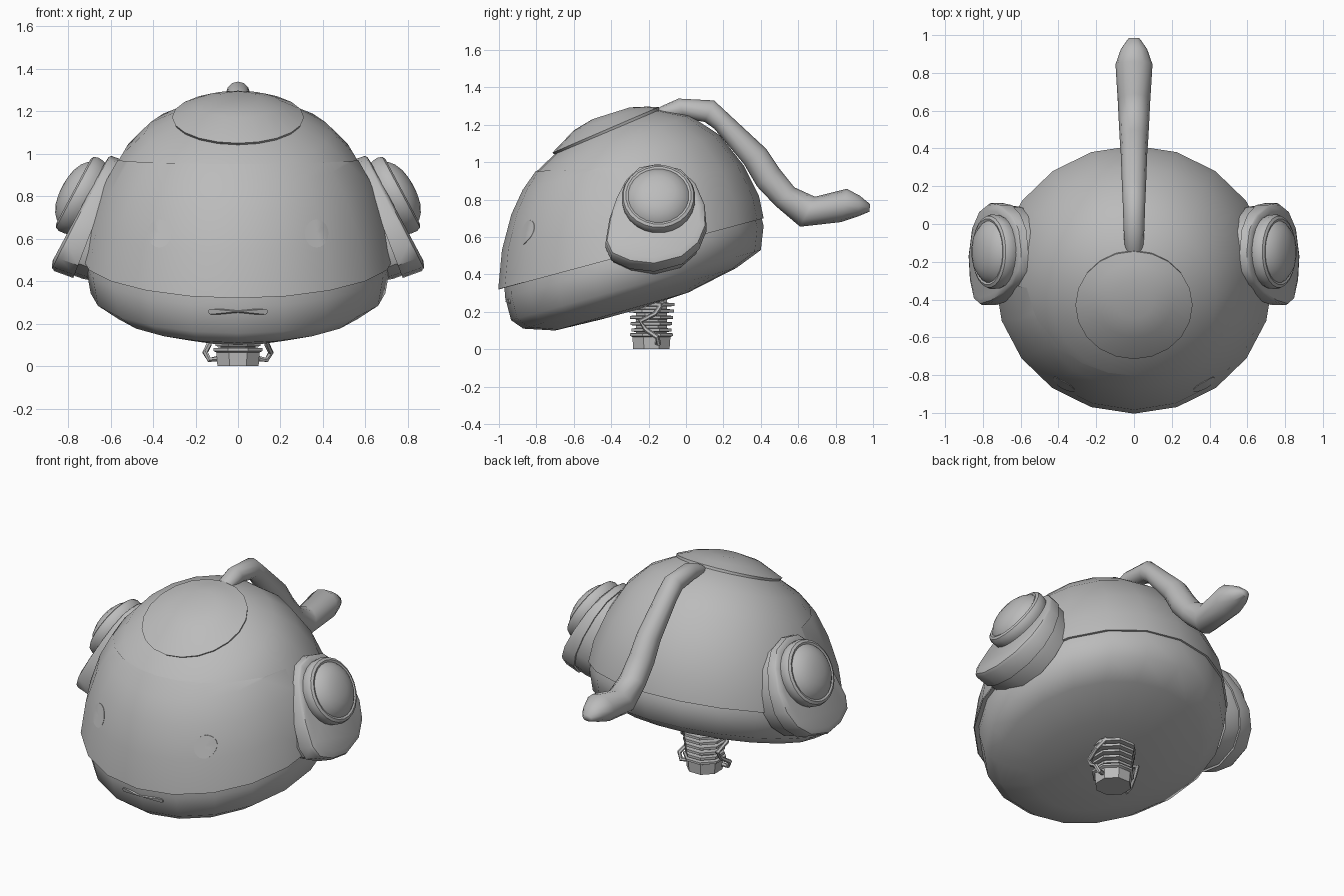
import bpy, bmesh, math
from mathutils import Vector
from mathutils.bvhtree import BVHTree

if "Cube" in bpy.data.objects:
    bpy.data.objects.remove(bpy.data.objects["Cube"])

grey = bpy.data.materials.new("matte grey")
grey.diffuse_color = (0.5, 0.5, 0.5, 1)
grey.use_nodes = True
grey.node_tree.nodes["Principled BSDF"].inputs["Base Color"].default_value = grey.diffuse_color


def finish(bm, name, angle=40):
    """Turn a bmesh into a smooth-shaded object with sharp creases."""
    bmesh.ops.recalc_face_normals(bm, faces=bm.faces)
    me = bpy.data.meshes.new(name)
    bm.to_mesh(me)
    bm.free()
    me.materials.append(grey)
    me.shade_smooth()
    me.set_sharp_from_angle(angle=math.radians(angle))
    ob = bpy.data.objects.new(name, me)
    bpy.context.collection.objects.link(ob)
    return ob


def skin(rings, start=True, end=True):
    """Bridge equal-length rings of points, closing either end with a fan or cap."""
    bm = bmesh.new()
    loops = [[bm.verts.new(p) for p in r] for r in rings]
    n = len(loops[0])
    for a, b in zip(loops, loops[1:]):
        for i in range(n):
            j = (i + 1) % n
            bm.faces.new((a[i], a[j], b[j], b[i]))
    if start:
        bm.faces.new(loops[0])
    if end:
        bm.faces.new(loops[-1])
    return bm


def tilted(rows, n):
    """Rings spanning two side-profile points; half-width defaults to the radius."""
    out = []
    for yf, zf, yb, zb, *w in rows:
        c, d = Vector((0, (yf + yb) / 2, (zf + zb) / 2)), Vector((0, (yf - yb) / 2, (zf - zb) / 2))
        wx = w[0] if w else d.length
        out.append([c + d * math.cos(t) + Vector((wx * math.sin(t), 0, 0))
                    for t in (2 * math.pi * i / n for i in range(n))])
    return out


def lathe(centre, axis, profile, n):
    """Rings of (radius, height) around an axis."""
    q = Vector((0, 0, 1)).rotation_difference(Vector(axis))
    return [[Vector(centre) + q @ Vector((r * math.cos(t), r * math.sin(t), h))
             for t in (2 * math.pi * (i + .5) / n for i in range(n))] for r, h in profile]


# Head: upper shell, chin shell, and crown cap
dome = [(-1.0, .32, .415, .70), (-.98, .53, .39, .82), (-.93, .72, .31, .98),
        (-.87, .85, .18, 1.145), (-.80, .95, .02, 1.25), (-.70, 1.045, -.14, 1.28),
        (-.58, 1.15, -.24, 1.28)]
chin = [(-.97, .33, .405, .70), (-.968, .28, .415, .66), (-.935, .155, .40, .53),
        (-.87, .11, .27, .435), (-.70, .10, .016, .305), (-.45, .16, -.25, .215)]
cap = [(-.70, 1.04, -.14, 1.28), (-.715, 1.05, -.145, 1.295), (-.60, 1.17, -.21, 1.297),
       (-.50, 1.23, -.30, 1.293)]
finish(skin(tilted(dome, 20)), "head_shell", 50)
finish(skin(tilted(chin, 20)), "chin_shell", 50)
finish(skin(tilted(cap, 20), start=False), "crown_cap", 50)

# Face plate: a thin skin over the front of the shell
bm = skin(tilted(dome, 20), False, False)
bmesh.ops.recalc_face_normals(bm, faces=bm.faces)
for co, no in (((0, -.8, .95), (0, -.04, 1)), ((0, -.33, .9), (0, 1, .1))):
    bmesh.ops.bisect_plane(bm, geom=bm.verts[:] + bm.edges[:] + bm.faces[:],
                           plane_co=co, plane_no=no, clear_outer=True)
bm.normal_update()
for v in bm.verts:
    v.co += v.normal * .004
finish(bm, "face_plate", 50)

# Eyes and mouth: thin plates wrapped onto the front surface
whole = skin(tilted(chin[::-1] + dome, 20))
tree = BVHTree.FromBMesh(whole)


def face_detail(name, outline):
    c = sum((Vector(p) for p in outline), Vector((0, 0))) / len(outline)
    rings = []
    for s, lift in ((1, -.002), (1, .008), (.6, .008), (.2, .008)):
        ring = []
        for p in outline:
            q = c + (Vector(p) - c) * s
            hit, no, _, _ = tree.ray_cast(Vector((q.x, -3, q.y)), Vector((0, 1, 0)))
            ring.append(hit + Vector((0, -lift, 0)))
        rings.append(ring)
    finish(skin(rings, start=False), name)


angles = [2 * math.pi * i / 20 for i in range(20)]
for side, label in ((-1, "left"), (1, "right")):
    face_detail(label + "_eye", [(side * .37 + .056 * math.cos(t), .625 + .066 * math.sin(t))
                                 for t in angles])
face_detail("mouth", [(math.copysign(.128, math.cos(t)) + .012 * math.cos(t),
                       .257 + .013 * math.sin(t)) for t in (a + .05 for a in angles)])

# Ears: teardrop wedge with a round stepped pad
EAR = [(-.15, .97), (-.03, .94), (.05, .86), (.10, .74), (.11, .62), (.07, .52), (-.02, .44),
       (-.17, .40), (-.30, .415), (-.40, .46), (-.43, .53), (-.41, .66), (-.37, .78),
       (-.32, .88), (-.25, .95)]
mid = Vector((.65, -.16, .68))
out = Vector((.94, 0, .34))


def ear_ring(scale, depth, lift):
    ring = []
    for y, z in EAR:
        p = Vector((.545 + (.957 - z) * .338, y, z))
        thick = .065 + .085 * (.97 - z) / .57
        ring.append(mid + (p - mid) * scale + out * (thick * depth + lift))
    return ring


pad = [(.18, -.06), (.195, -.01), (.198, .02), (.19, .04), (.175, .048), (.163, .044),
       (.155, .054), (.13, .076), (.09, .094), (.045, .103), (.01, .105)]
for side, label in ((-1, "left"), (1, "right")):
    base = [ear_ring(.93, 0, -.06), ear_ring(.96, 0, 0), ear_ring(.96, .3, 0),
            ear_ring(1, .3, 0), ear_ring(1, .92, 0), ear_ring(.97, 1, .004),
            ear_ring(.86, 1, .012)]
    knob = lathe((.733, -.147, .80), (.88, 0, .47), pad, 24)
    for rings, name in ((base, "ear_base"), (knob, "ear_pad")):
        bm = skin([[Vector((p.x * side, p.y, p.z)) for p in r] for r in rings])
        finish(bm, label + "_" + name)

# Antenna: bent tube sweeping off the back of the crown (upper point, lower point, half-width)
tube = [(-.17, 1.275, -.14, 1.24, .035), (-.13, 1.30, -.10, 1.23, .05),
        (-.04, 1.34, -.01, 1.235, .055), (.15, 1.33, .10, 1.215, .06),
        (.22, 1.265, .15, 1.18, .063), (.43, 1.07, .31, .99, .07), (.50, .965, .38, .87, .075),
        (.58, .865, .48, .765, .08), (.69, .815, .61, .655, .086), (.86, .858, .83, .68, .098),
        (.93, .82, .92, .71, .07), (.985, .775, .98, .735, .03)]
finish(skin(tilted(tube, 12)), "antenna", 60)

# Neck: flared foot, ribbed column, side cables
foot = [(.105, 0), (.11, .065), (.125, .072), (.125, .085), (.09, .088)]
finish(skin(lathe((0, -.185, 0), (0, 0, 1), foot, 8)), "neck_foot", 25)
ribs = [(.085, .08)]
for i in range(5):
    z, r = .092 + i * .034, .115 + i * .005
    ribs += [(.09, z), (r, z + .003), (r, z + .018), (.09, z + .021)]
ribs.append((.09, .30))
finish(skin(lathe((0, -.185, 0), (0, 0, 1), ribs, 8)), "neck_ribs", 25)

cable = [(.10, .03, .035), (.135, .04, .03), (.155, .03, .065), (.135, -.03, .105),
         (.13, -.06, .15), (.14, .02, .19), (.10, .06, .25)]
for side, label in ((-1, "left"), (1, "right")):
    rings = []
    for i, p in enumerate(cable):
        d = Vector(cable[min(i + 1, len(cable) - 1)]) - Vector(cable[max(i - 1, 0)])
        rings += lathe(p, d.normalized(), [(.013, 0)], 6)
    bm = skin([[Vector((p.x * side, p.y * side - .185, p.z)) for p in r] for r in rings])
    finish(bm, label + "_neck_cable")
whole.free()
